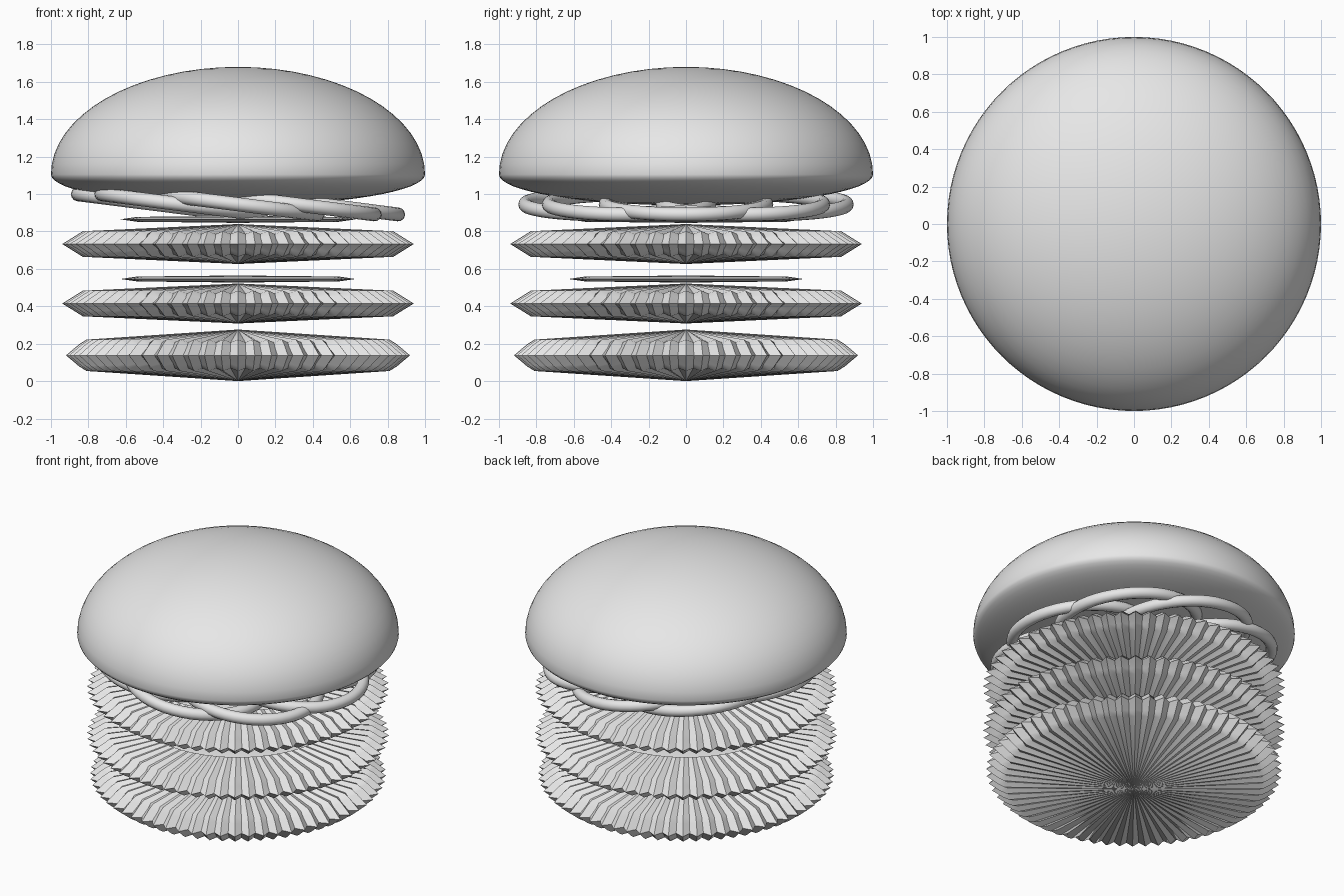
import bpy, bmesh, math

default = bpy.data.objects.get("Cube")
if default:
    bpy.data.objects.remove(default)

grey = bpy.data.materials.new("plain grey")
grey.use_nodes = True
tone = (0.8, 0.8, 0.8, 1)
grey.diffuse_color = tone
grey.node_tree.nodes["Principled BSDF"].inputs["Base Color"].default_value = tone


def finish(obj, angle):
    obj.data.materials.append(grey)
    bpy.ops.object.select_all(action="DESELECT")
    bpy.context.view_layer.objects.active = obj
    obj.select_set(True)
    bpy.ops.object.shade_smooth_by_angle(angle=math.radians(angle))


def lathe(name, top, bottom, profile, sides, angle=40):
    """Closed body from (peak radius, peak z, valley radius, valley z) rings;
    even columns are peaks and odd columns are valleys."""
    bm = bmesh.new()
    rings = []
    for peak_r, peak_z, valley_r, valley_z in profile:
        ring = []
        for i in range(sides):
            a = 2 * math.pi * i / sides
            r, z = (valley_r, valley_z) if i % 2 else (peak_r, peak_z)
            ring.append(bm.verts.new((r * math.cos(a), r * math.sin(a), z)))
        rings.append(ring)
    tip, base = bm.verts.new((0, 0, top)), bm.verts.new((0, 0, bottom))
    for i in range(sides):
        j = (i + 1) % sides
        bm.faces.new((tip, rings[0][i], rings[0][j]))
        bm.faces.new((base, rings[-1][j], rings[-1][i]))
        for upper, lower in zip(rings, rings[1:]):
            bm.faces.new((upper[i], lower[i], lower[j], upper[j]))
    bmesh.ops.recalc_face_normals(bm, faces=bm.faces)
    mesh = bpy.data.meshes.new(name)
    bm.to_mesh(mesh)
    bm.free()
    obj = bpy.data.objects.new(name, mesh)
    bpy.context.collection.objects.link(obj)
    finish(obj, angle)


def crinkled_layer(name, mid, half, radius):
    """Disc with a toothed rim and ridges that fade toward the middle."""
    s = half * 0.5
    upper = [(radius - 0.11, s + 0.015, radius - 0.13, s),
             (radius - 0.07, s - 0.01, radius - 0.11, s - 0.025)]
    rim = [(radius, 0, radius - 0.05, 0)]
    lower = [(a, -b, c, -d) for a, b, c, d in reversed(upper)]
    profile = [(a, mid + b, c, mid + d) for a, b, c, d in upper + rim + lower]
    lathe(name, mid + half, mid - half, profile, 128)


def thin_slice(name, mid):
    profile = [(r, mid + z, r, mid + z)
               for r, z in ((0.54, 0.013), (0.63, 0), (0.54, -0.013))]
    lathe(name, mid + 0.019, mid - 0.019, profile, 48)


# Crinkled bottom bun and two crinkled fillings
crinkled_layer("bottom_layer", 0.138, 0.138, 0.92)
crinkled_layer("middle_layer", 0.415, 0.107, 0.94)
crinkled_layer("upper_layer", 0.733, 0.107, 0.94)

# Thin slices between the layers
thin_slice("lower_slice", 0.546)
thin_slice("upper_slice", 0.865)

# Overlapping tilted rings, shingled round a circle
for k in range(8):
    a = k * math.pi / 4
    bpy.ops.mesh.primitive_torus_add(
        location=(0.43 * math.cos(a), 0.43 * math.sin(a), 0.945),
        rotation=(0, math.radians(7.2), 0), major_radius=0.43,
        minor_radius=0.037, major_segments=48, minor_segments=12)
    ring = bpy.context.object
    ring.name = f"onion_ring_{k + 1}"
    finish(ring, 60)

# Domed top bun with a shallow rounded underside
dome = []
for k in range(1, 32):
    t = math.pi * k / 32
    r, c = math.sin(t), math.cos(t)
    z = 1.105 + c * (0.575 if c > 0 else 0.165)
    dome.append((r, z, r, z))
lathe("top_bun", 1.68, 0.94, dome, 96, 60)
